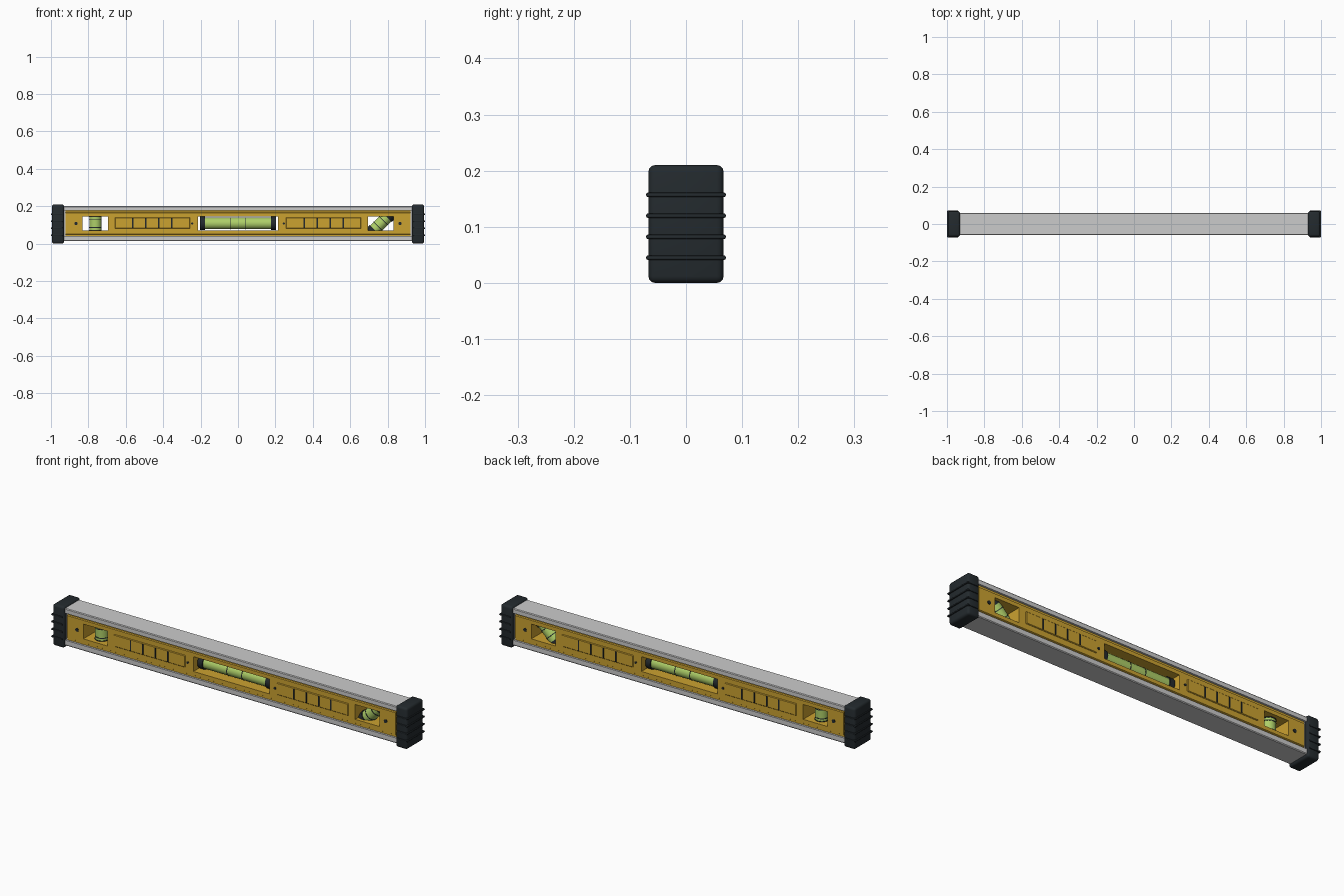
import bpy, bmesh, math
from mathutils import Matrix, Vector

if "Cube" in bpy.data.objects:
    bpy.data.objects.remove(bpy.data.objects["Cube"])

ZC = 0.108          # height of the centre line


def material(name, rgb):
    m = bpy.data.materials.new(name)
    m.diffuse_color = (*rgb, 1)
    m.use_nodes = True
    m.node_tree.nodes["Principled BSDF"].inputs["Base Color"].default_value = m.diffuse_color
    return m


YELLOW = material("yellow_plastic", (0.60, 0.36, 0.03))
BLACK = material("black_rubber", (0.017, 0.023, 0.027))
GREEN = material("green_fluid", (0.42, 0.62, 0.14))


def finish(name, bm, mat=None, smooth=False):
    bmesh.ops.recalc_face_normals(bm, faces=bm.faces)
    me = bpy.data.meshes.new(name)
    bm.to_mesh(me)
    bm.free()
    ob = bpy.data.objects.new(name, me)
    bpy.context.collection.objects.link(ob)
    if mat:
        me.materials.append(mat)
    if smooth:
        bpy.ops.object.select_all(action='DESELECT')
        ob.select_set(True)
        bpy.context.view_layer.objects.active = ob
        bpy.ops.object.shade_smooth_by_angle(angle=math.radians(35))
    return ob


def box(name, x, y, z, mat=None, bevel=0, segments=2):
    """Box from (min, max) ranges, optionally with rounded edges."""
    bm = bmesh.new()
    size = Vector((x[1] - x[0], y[1] - y[0], z[1] - z[0]))
    mid = Vector((sum(x) / 2, sum(y) / 2, sum(z) / 2))
    bmesh.ops.create_cube(bm, size=1, matrix=Matrix.Translation(mid) @ Matrix.Diagonal((*size, 1)))
    if bevel:
        bmesh.ops.bevel(bm, geom=bm.edges[:], offset=bevel, segments=segments,
                        profile=0.5, affect='EDGES')
    return finish(name, bm, mat, bevel > 0)


def rod(name, centre, axis, t0, t1, r, mat, sides=32):
    """Cylinder along axis, from t0 to t1 measured from centre."""
    bm = bmesh.new()
    axis = Vector(axis).normalized()
    rot = axis.to_track_quat('Z', 'Y').to_matrix().to_4x4()
    pos = Vector(centre) + axis * (t0 + t1) / 2
    bmesh.ops.create_cone(bm, cap_ends=True, segments=sides, radius1=r, radius2=r,
                          depth=t1 - t0, matrix=Matrix.Translation(pos) @ rot)
    return finish(name, bm, mat, True)


def extrude_x(name, profile, half, mat=None):
    """Right half of a (y, z) profile, mirrored in y and extruded along x."""
    bm = bmesh.new()
    pts = profile + [(-y, z) for y, z in reversed(profile)]
    face = bm.faces.new([bm.verts.new((-half, y, z)) for y, z in pts])
    new = bmesh.ops.extrude_face_region(bm, geom=[face])["geom"]
    bmesh.ops.translate(bm, vec=(2 * half, 0, 0),
                        verts=[v for v in new if isinstance(v, bmesh.types.BMVert)])
    return finish(name, bm, mat)


# Metal rails, top and bottom
extrude_x("top_rail", [(0.058, 0.177), (0.058, 0.197), (0.055, 0.201)], 0.94)
extrude_x("bottom_rail", [(0.055, 0.013), (0.058, 0.017), (0.058, 0.040)], 0.94)

# Yellow core with stepped edges
core = extrude_x("yellow_core", [(0.048, 0.038), (0.048, 0.049), (0.053, 0.052),
                                 (0.053, 0.165), (0.048, 0.168), (0.048, 0.179)], 0.922, YELLOW)

# Windows through the core
for cx, half in ((-0.763, 0.068), (0, 0.213), (0.763, 0.068)):
    cutter = box("window_cutter", (cx - half, cx + half), (-0.2, 0.2), (ZC - 0.037, ZC + 0.038))
    cutter.hide_render = True
    mod = core.modifiers.new("window", 'BOOLEAN')
    mod.operation, mod.solver, mod.object = 'DIFFERENCE', 'EXACT', cutter
    bpy.context.view_layer.objects.active = core
    bpy.ops.object.modifier_apply(modifier=mod.name)
    bpy.data.objects.remove(cutter)


# Vials: fluid tube, end plugs and marker rings
def vial(name, cx, axis, half, r, plug, plug_r, mark):
    c = (cx, 0, ZC)
    rod(name + "_tube", c, axis, -half, half, r, GREEN)
    for s in (-1, 1):
        a, b = sorted((s * half, s * (half + plug)))
        rod(name + "_plug", c, axis, a, b, plug_r, BLACK)
        rod(name + "_ring", c, axis, s * mark - 0.002, s * mark + 0.002, r + 0.001, BLACK)


vial("level_vial", 0, (1, 0, 0), 0.176, 0.031, 0.027, 0.036, 0.042)
vial("plumb_vial", -0.763, (0, 0, 1), 0.034, 0.032, 0.016, 0.034, 0.022)
vial("angle_vial", 0.763, (1, 0, 1), 0.047, 0.032, 0.035, 0.036, 0.021)

# Scale panels, ticks and screws on both faces
for f in (-1, 1):
    def depth(a, b):
        return tuple(sorted((f * a, f * b)))
    for s in (-1, 1):
        xs = tuple(sorted((s * 0.257, s * 0.658)))
        box("scale_panel", xs, depth(0.045, 0.057), (0.080, 0.141), YELLOW, 0.003, 1)
        for i in range(4):
            x = s * (0.354 + i * 0.0695)
            box("scale_tick", (x - 0.003, x + 0.003), depth(0.05, 0.06), (0.084, 0.136), BLACK)
        rod("end_screw", (s * 0.866, 0, ZC), (0, f, 0), 0.04, 0.056, 0.009, BLACK, 16)
        rod("small_screw", (s * 0.245, 0, ZC), (0, f, 0), 0.04, 0.056, 0.006, BLACK, 16)

# Metal end blocks and ribbed rubber end caps
for s in (-1, 1):
    def out(a, b):
        return tuple(sorted((s * a, s * b)))
    box("end_block", out(0.915, 0.94), (-0.045, 0.045), (0.03, 0.19))
    box("end_cap", out(0.930, 0.995), (-0.067, 0.067), (0, 0.21), BLACK, 0.012, 3)
    for z in (0.045, 0.082, 0.120, 0.157):
        box("cap_rib", out(0.938, 1.0), (-0.071, 0.071), (z - 0.004, z + 0.004), BLACK, 0.003, 2)
